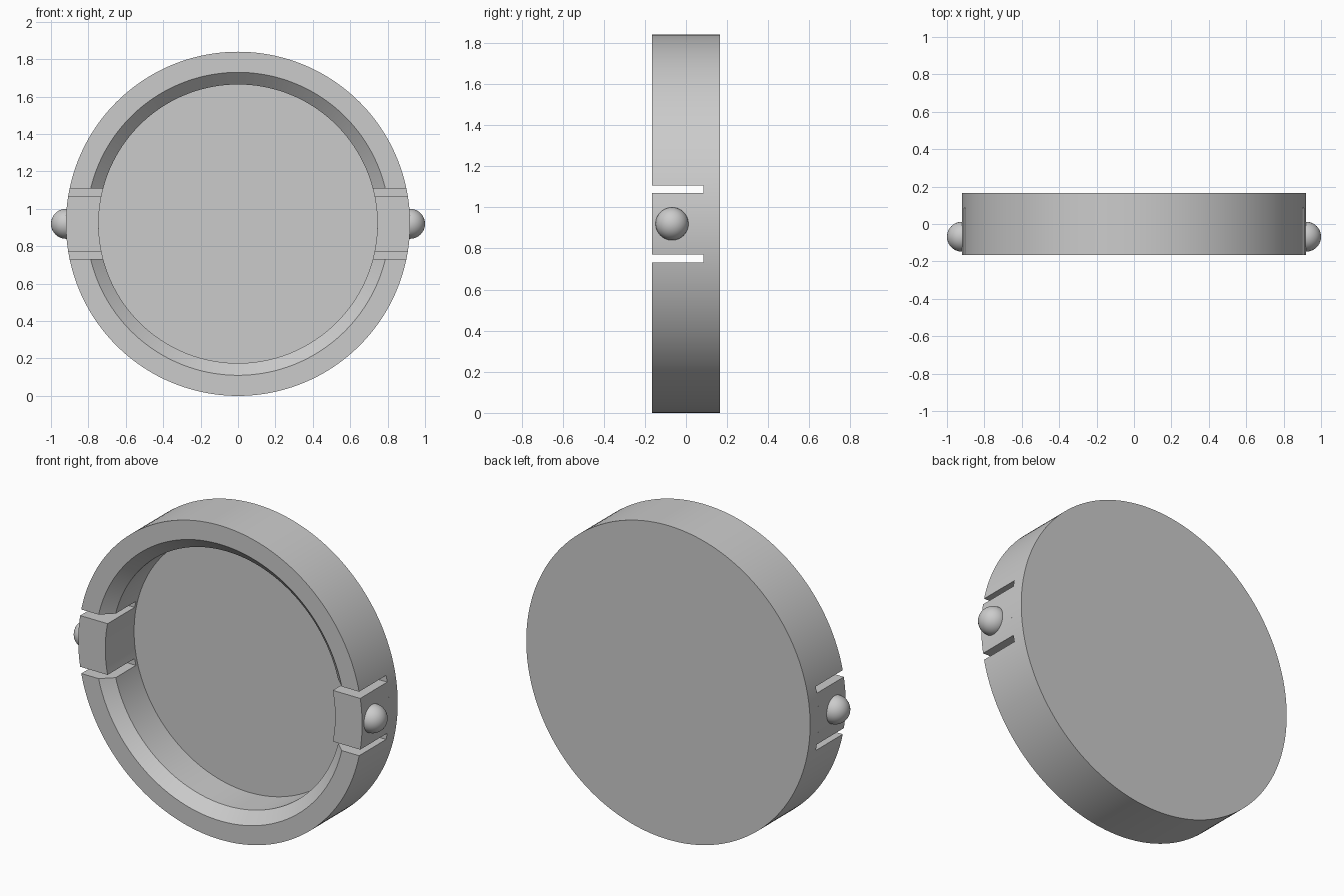
import bpy, bmesh, math

if "Cube" in bpy.data.objects:
    bpy.data.objects.remove(bpy.data.objects["Cube"])

R, RI, RC = 0.92, 0.745, 0.81        # outer, inner and chamfer radii
FRONT, BACK, FLOOR, SLOT = -0.165, 0.165, 0.102, 0.085
CZ = 0.92                            # height of the disc axis
SEG = 192

grey = bpy.data.materials.new("grey")
grey.diffuse_color = (0.6, 0.6, 0.6, 1)
grey.use_nodes = True
grey.node_tree.nodes["Principled BSDF"].inputs["Base Color"].default_value = grey.diffuse_color


def add(name, bm):
    bmesh.ops.recalc_face_normals(bm, faces=bm.faces)
    me = bpy.data.meshes.new(name)
    bm.to_mesh(me)
    bm.free()
    me.materials.append(grey)
    ob = bpy.data.objects.new(name, me)
    bpy.context.collection.objects.link(ob)
    return ob


def activate(ob):
    bpy.ops.object.select_all(action='DESELECT')
    ob.select_set(True)
    bpy.context.view_layer.objects.active = ob


def smooth(ob, angle=30):
    activate(ob)
    bpy.ops.object.shade_smooth_by_angle(angle=math.radians(angle))


# Shallow round dish: revolve the (radius, y) profile about the y axis
profile = [(R, BACK), (R, FRONT), (RC, FRONT), (RI, FRONT + 0.062), (RI, FLOOR)]
bm = bmesh.new()
rings = []
for r, y in profile:
    rings.append([bm.verts.new((r * math.cos(2 * math.pi * i / SEG), y,
                                CZ + r * math.sin(2 * math.pi * i / SEG)))
                  for i in range(SEG)])
for a, b in zip(rings, rings[1:]):
    for i in range(SEG):
        j = (i + 1) % SEG
        bm.faces.new((a[i], a[j], b[j], b[i]))
bm.faces.new(rings[0])
bm.faces.new(rings[-1])
dish = add("dish", bm)

# Notches in the rim on both sides
for side in (-1, 1):
    bm = bmesh.new()
    bmesh.ops.create_cube(bm, size=1)
    bmesh.ops.scale(bm, vec=(0.7, 0.385, 0.375), verts=bm.verts)
    bmesh.ops.translate(bm, vec=(side * 0.85, SLOT - 0.1925, CZ), verts=bm.verts)
    cutter = add("notch_cutter", bm)
    cutter.hide_render = True
    mod = dish.modifiers.new("notch", 'BOOLEAN')
    mod.operation, mod.solver, mod.object = 'DIFFERENCE', 'EXACT', cutter
    activate(dish)
    bpy.ops.object.modifier_apply(modifier=mod.name)
    bpy.data.objects.remove(cutter)
smooth(dish)

# Spring tabs standing in the notches, each with a round locking bump
for side, label in ((-1, "left"), (1, "right")):
    bm = bmesh.new()
    zs = [-0.15 + 0.3 * i / 12 for i in range(13)]
    outline = [(math.sqrt(R * R - z * z), z) for z in zs]
    outline += [(math.sqrt(RI * RI - z * z), z) for z in reversed(zs)]
    face = bm.faces.new([bm.verts.new((side * x, FRONT, CZ + z)) for x, z in outline])
    ext = bmesh.ops.extrude_face_region(bm, geom=[face], use_keep_orig=True)
    top = [v for v in ext["geom"] if isinstance(v, bmesh.types.BMVert)]
    bmesh.ops.translate(bm, vec=(0, SLOT - FRONT, 0), verts=top)
    smooth(add(label + "_tab", bm))

    bm = bmesh.new()
    bmesh.ops.create_uvsphere(bm, u_segments=48, v_segments=24, radius=0.08)
    bmesh.ops.translate(bm, vec=(side * R, -0.068, CZ), verts=bm.verts)
    smooth(add(label + "_bump", bm))
